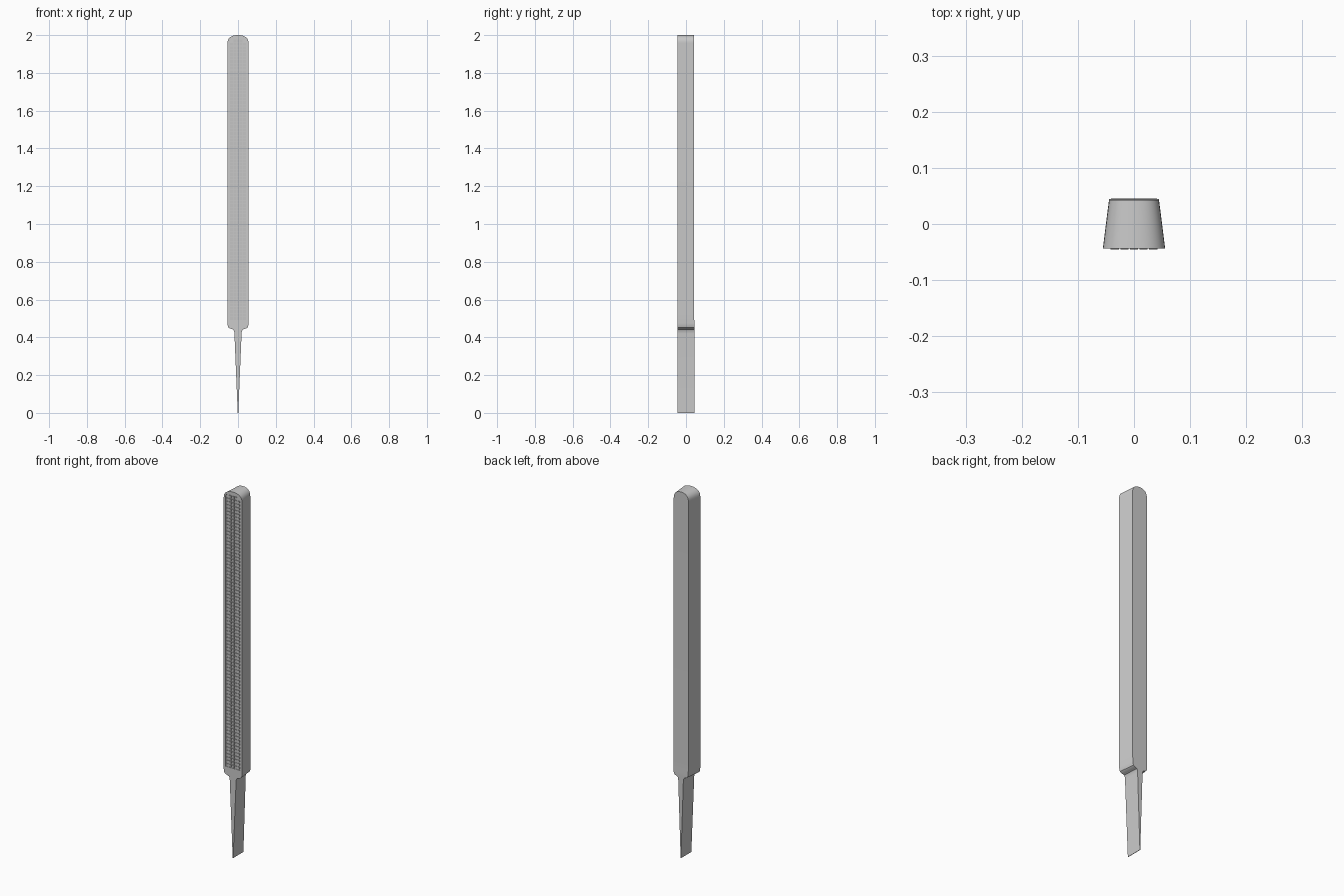
import bpy, bmesh, math

if "Cube" in bpy.data.objects:
    bpy.data.objects.remove(bpy.data.objects["Cube"])

FRONT, BACK = -0.044, 0.0425


def cap(half_width, z_base, height, n=10):
    """Rounded end: (half width, z) points from the shoulder to the crown."""
    pts = []
    for i in range(n + 1):
        a = math.pi / 2 * i / n
        pts.append((max(half_width * math.cos(a) ** 0.85, 0.0015),
                    z_base + height * math.sin(a) ** 0.85))
    return pts


def loft(name, rows, y_front, y_back, back_scale):
    """Stack four-cornered rings that follow a symmetric half profile."""
    bm = bmesh.new()
    rings = []
    for w, z in rows:
        b = w * back_scale
        yb = y_back(z)
        rings.append([bm.verts.new(p) for p in
                      ((-w, y_front, z), (w, y_front, z), (b, yb, z), (-b, yb, z))])
    for lo, hi in zip(rings, rings[1:]):
        for i in range(4):
            j = (i + 1) % 4
            bm.faces.new((lo[i], lo[j], hi[j], hi[i]))
    bm.faces.new(rings[0][::-1])
    bm.faces.new(rings[-1])
    bmesh.ops.recalc_face_normals(bm, faces=bm.faces)
    me = bpy.data.meshes.new(name)
    bm.to_mesh(me)
    bm.free()
    ob = bpy.data.objects.new(name, me)
    bpy.context.collection.objects.link(ob)
    return ob


def back_y(z):
    # the back swells slightly at the heel and tang
    t = min(max((0.52 - z) / 0.06, 0), 1)
    return BACK + (0.045 - BACK) * t


# Blade and tang in one tapered body
rows = [(0.0015, 0.0), (0.019, 0.42), (0.0205, 0.433), (0.025, 0.441),
        (0.034, 0.4445), (0.044, 0.447), (0.051, 0.452), (0.0545, 0.462),
        (0.0555, 0.475), (0.0555, 0.52)]
rows += cap(0.0555, 1.957, 0.043)
body = loft("file_body", rows, FRONT, back_y, 0.8)

# Shallow recess for the cutting face
PANEL_W, PANEL_BOTTOM, PANEL_TOP = 0.045, 0.49, 1.958
panel = [(PANEL_W, PANEL_BOTTOM)] + cap(PANEL_W, PANEL_TOP, 0.032)
cutter = loft("recess_cutter", panel, -0.06, lambda z: FRONT + 0.0025, 1.0)
cutter.hide_render = True
mod = body.modifiers.new("recess", 'BOOLEAN')
mod.operation = 'DIFFERENCE'
mod.solver = 'EXACT'
mod.object = cutter
bpy.context.view_layer.objects.active = body
body.select_set(True)
bpy.ops.object.modifier_apply(modifier=mod.name)
bpy.data.objects.remove(cutter, do_unlink=True)
bpy.ops.object.shade_smooth_by_angle(angle=math.radians(30))

# Rows of wedge-shaped teeth
bm = bmesh.new()
COLS, ROWS = 5, 82
pitch_x = 2 * (PANEL_W - 0.002) / COLS
pitch_z = (1.978 - PANEL_BOTTOM) / ROWS
base_y, tip_y = FRONT + 0.003, -0.045
for r in range(ROWS):
    z0 = PANEL_BOTTOM + 0.002 + r * pitch_z
    z1 = z0 + pitch_z * 0.85
    for c in range(COLS):
        xc = (c - (COLS - 1) / 2) * pitch_x
        if z1 > PANEL_TOP + 0.012 and c in (0, COLS - 1):
            continue
        h = pitch_x * 0.42
        sides = []
        for x in (xc - h, xc + h):
            sides.append([bm.verts.new(p) for p in
                          ((x, base_y, z0), (x, tip_y + 0.0012, z0),
                           (x, tip_y, z1), (x, base_y, z1))])
        a, b = sides
        bm.faces.new(a)
        bm.faces.new(b[::-1])
        for i in range(4):
            j = (i + 1) % 4
            bm.faces.new((a[j], a[i], b[i], b[j]))
bmesh.ops.recalc_face_normals(bm, faces=bm.faces)
me = bpy.data.meshes.new("file_teeth")
bm.to_mesh(me)
bm.free()
bpy.context.collection.objects.link(bpy.data.objects.new("file_teeth", me))
